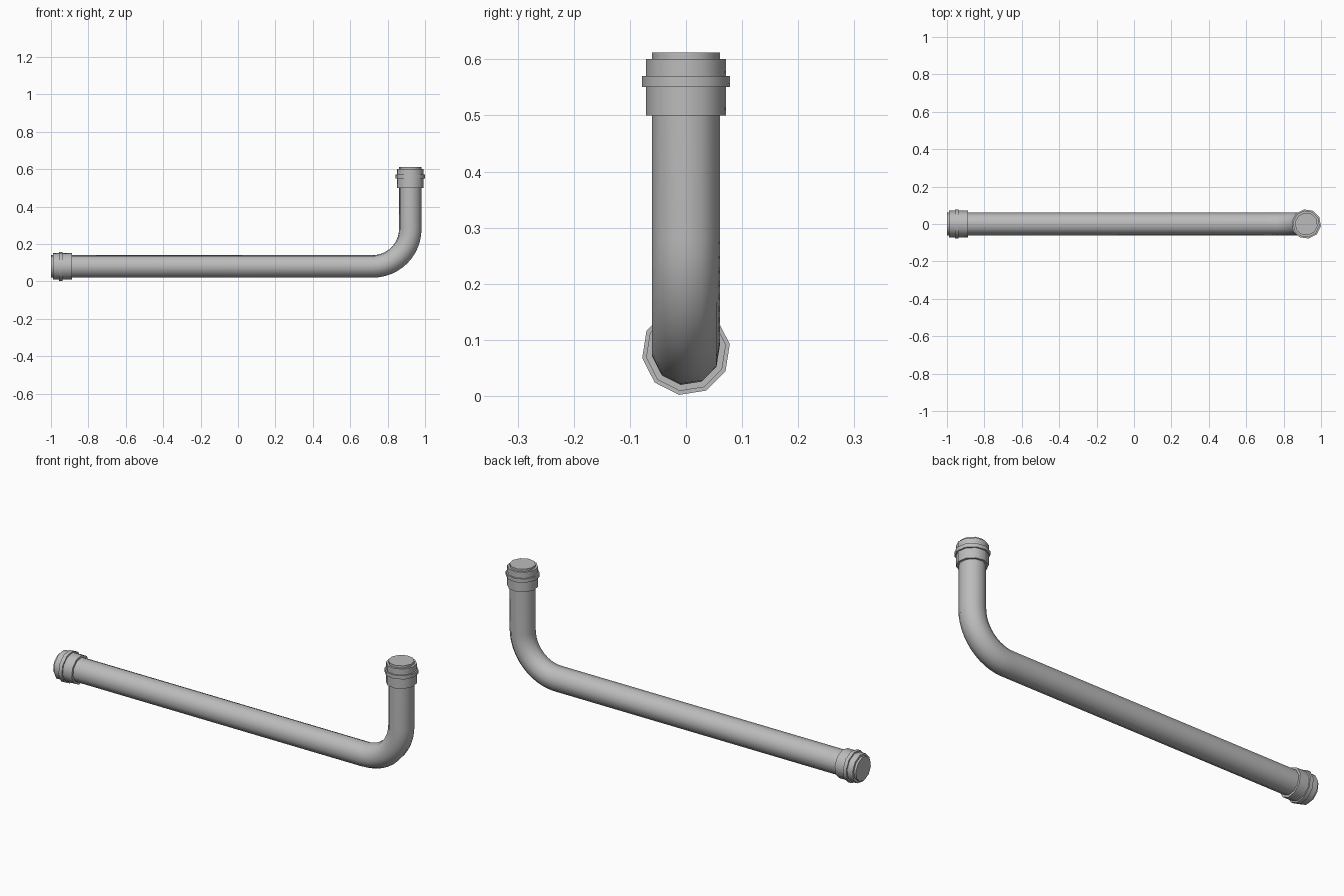
import bpy
import bmesh
import math
from mathutils import Vector

cube = bpy.data.objects.get("Cube")
if cube:
    bpy.data.objects.remove(cube, do_unlink=True)

SIDES = 10
TWIST = math.radians(9)
PIPE_R, COLLAR_R, RIB_R = 0.061, 0.072, 0.079
AXIS_Z, RISER_X, BEND_R = 0.08, 0.921, 0.2
TOP_Z = 0.612

grey = bpy.data.materials.new("grey metal")
grey.use_nodes = True
grey.diffuse_color = (0.5, 0.5, 0.5, 1)
grey.node_tree.nodes["Principled BSDF"].inputs["Base Color"].default_value = (0.5, 0.5, 0.5, 1)


def sweep(name, stations):
    """Skin ten-sided rings; each station is (x, z, turn angle, radius)."""
    bm = bmesh.new()
    rings = []
    for x, z, turn, radius in stations:
        up = Vector((-math.sin(turn), 0, math.cos(turn)))
        side = Vector((0, 1, 0))
        ring = []
        for i in range(SIDES):
            a = TWIST + math.tau * i / SIDES
            offset = (side * math.cos(a) + up * math.sin(a)) * radius
            ring.append(bm.verts.new(Vector((x, 0, z)) + offset))
        rings.append(ring)
    for r0, r1 in zip(rings, rings[1:]):
        for i in range(SIDES):
            j = (i + 1) % SIDES
            bm.faces.new((r0[i], r0[j], r1[j], r1[i]))
    bm.faces.new(rings[0])
    bm.faces.new(rings[-1])
    bmesh.ops.recalc_face_normals(bm, faces=bm.faces)
    mesh = bpy.data.meshes.new(name)
    bm.to_mesh(mesh)
    bm.free()
    mesh.materials.append(grey)
    obj = bpy.data.objects.new(name, mesh)
    bpy.context.collection.objects.link(obj)
    bpy.ops.object.select_all(action="DESELECT")
    obj.select_set(True)
    bpy.context.view_layer.objects.active = obj
    bpy.ops.object.shade_smooth_by_angle(angle=math.radians(40))


# Pipe: long run, quarter bend, riser
path = [(-1, AXIS_Z, 0, PIPE_R)]
STEPS = 12
for k in range(STEPS + 1):
    t = math.pi / 2 * k / STEPS
    path.append((RISER_X - BEND_R + BEND_R * math.sin(t),
                 AXIS_Z + BEND_R - BEND_R * math.cos(t), t, PIPE_R))
path.append((RISER_X, TOP_Z, math.pi / 2, PIPE_R))
sweep("pipe", path)

# End collars: a sleeve with a raised rib, measured back from each pipe end
collar = [(0.011, COLLAR_R), (0.042, COLLAR_R), (0.042, RIB_R),
          (0.061, RIB_R), (0.061, COLLAR_R), (0.112, COLLAR_R)]
sweep("inlet_collar", [(-1 + d, AXIS_Z, 0, r) for d, r in collar])
sweep("outlet_collar", [(RISER_X, TOP_Z - d, math.pi / 2, r) for d, r in collar])
